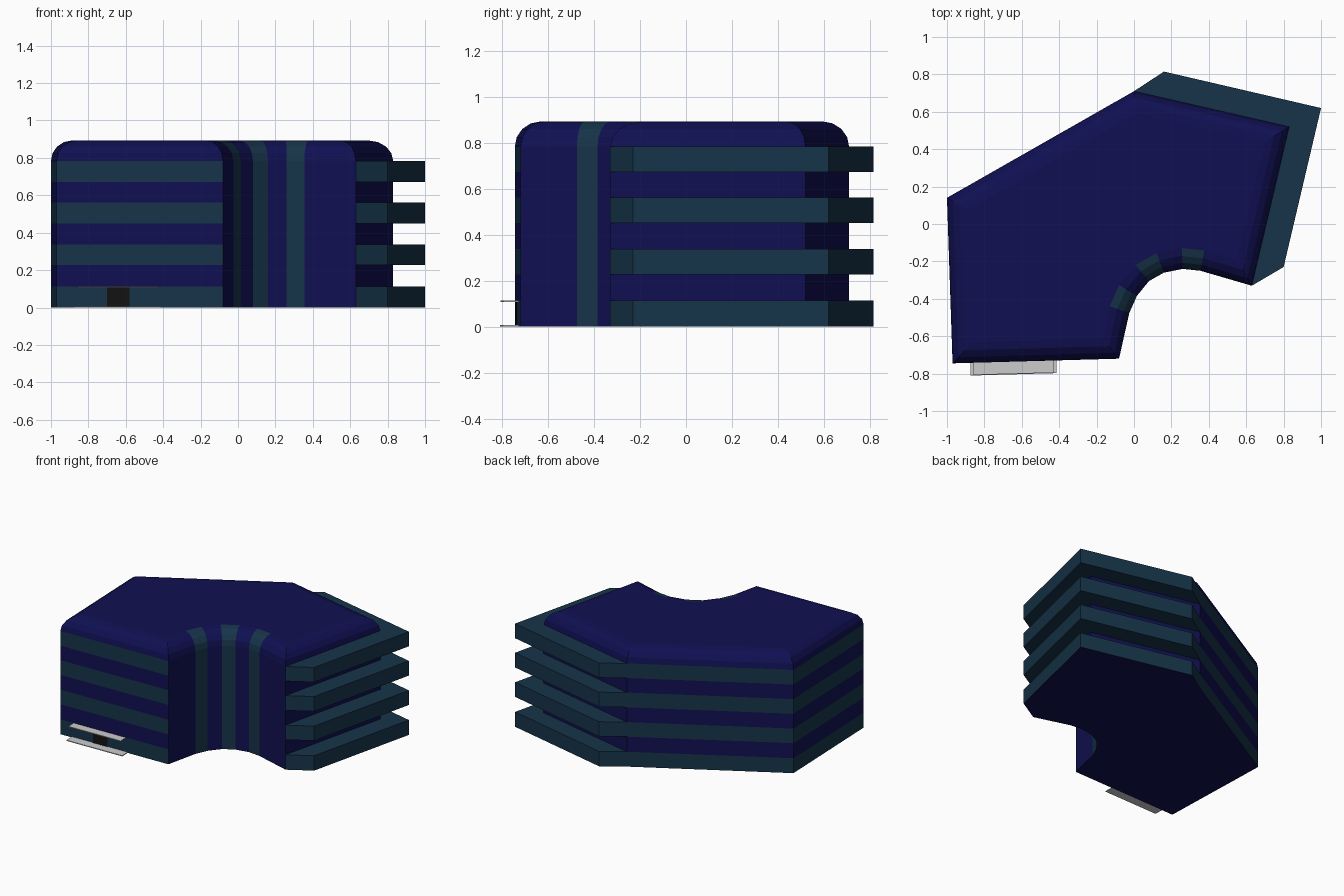
import bpy, bmesh, math
from mathutils import Vector

if "Cube" in bpy.data.objects:
    bpy.data.objects.remove(bpy.data.objects["Cube"])


def material(name, rgb):
    m = bpy.data.materials.new(name)
    m.diffuse_color = (*rgb, 1)
    m.use_nodes = True
    m.node_tree.nodes["Principled BSDF"].inputs["Base Color"].default_value = m.diffuse_color
    return m


NAVY = material("navy", (0.005, 0.005, 0.085))
TEAL = material("teal", (0.008, 0.034, 0.066))
BLACK = material("black", (0.006, 0.006, 0.006))


def finish(bm, name, mats):
    bmesh.ops.recalc_face_normals(bm, faces=bm.faces[:])
    me = bpy.data.meshes.new(name)
    bm.to_mesh(me)
    bm.free()
    for m in mats:
        me.materials.append(m)
    ob = bpy.data.objects.new(name, me)
    bpy.context.collection.objects.link(ob)
    return ob


def inset(pts, d):
    """Move a counter-clockwise outline inwards with mitred corners."""
    out = []
    for i, p in enumerate(pts):
        p = Vector(p)
        a = (p - Vector(pts[i - 1])).normalized()
        b = (Vector(pts[(i + 1) % len(pts)]) - p).normalized()
        na, nb = Vector((-a.y, a.x)), Vector((-b.y, b.x))
        out.append(p + (na + nb) * d / (1 + na.dot(nb)))
    return out


def stack(name, rings, mats, pick):
    """Skin a pile of (outline, z) rings; pick(level, edge) chooses a material."""
    bm = bmesh.new()
    loops = [[bm.verts.new((p[0], p[1], z)) for p in pts] for pts, z in rings]
    n = len(loops[0])
    for k in range(len(loops) - 1):
        for i in range(n):
            j = (i + 1) % n
            f = bm.faces.new((loops[k][i], loops[k][j], loops[k + 1][j], loops[k + 1][i]))
            f.material_index = pick(k, i)
    bm.faces.new(loops[0][::-1]).material_index = pick(-1, 0)
    bm.faces.new(loops[-1]).material_index = pick(len(loops), 0)
    return finish(bm, name, mats)


# Building body: bent plan with a scooped inner corner and rounded roof edge
plan = [(-1, .14), (-.97, -.745), (-.08, -.72), (-.025, -.475), (.015, -.385),
        (.08, -.305), (.16, -.26), (.26, -.24), (.355, -.25), (.63, -.33),
        (.83, .52), (0, .71)]
levels = [0, .113, .227, .338, .45, .562, .672, .783]
rings = [(plan, z) for z in levels]
R = .11
for s in (1, 2, 3, 4):
    t = math.radians(22.5 * s)
    rings.append((inset(plan, R * (1 - math.cos(t))), .783 + R * math.sin(t)))


def body_colour(level, edge):
    if level < 0 or level >= len(rings):
        return 0
    if edge in (3, 5, 7):                              # upright stripes
        return 1
    return int(edge in (0, 1, 11) and level < 7 and level % 2 == 0)


stack("building_body", rings, [NAVY, TEAL], body_colour)

# Projecting floor slabs on the two rear-right walls
slab = [(.63, -.33), (.80, -.23), (1, .62), (.16, .815), (0, .71), (.83, .52)]
for k in range(0, 8, 2):
    stack(f"floor_slab_{k // 2 + 1}", [(slab, levels[k]), (slab, levels[k + 1])],
          [TEAL, NAVY], lambda lv, e, k=k: int(lv < 0 and k == 0))

# Entrance on the front wall: door, canopy and step, aligned with the wall
wall_dir = (Vector(plan[2]) - Vector(plan[1])).normalized()
wall_out = Vector((wall_dir.y, -wall_dir.x))


def wall_block(name, x0, x1, depth, z0, z1, mats=()):
    a, b = (Vector(plan[1]) + wall_dir * (x + .97) for x in (x0, x1))
    pts = [a + wall_out * depth, b + wall_out * depth,
           b - wall_out * .005, a - wall_out * .005]
    return stack(name, [(pts, z0), (pts, z1)], mats, lambda lv, e: 0)


wall_block("door", -.70, -.58, .004, .006, .108, [BLACK])
wall_block("door_canopy", -.86, -.43, .065, .108, .113)
wall_block("door_step", -.875, -.415, .068, 0, .006)
